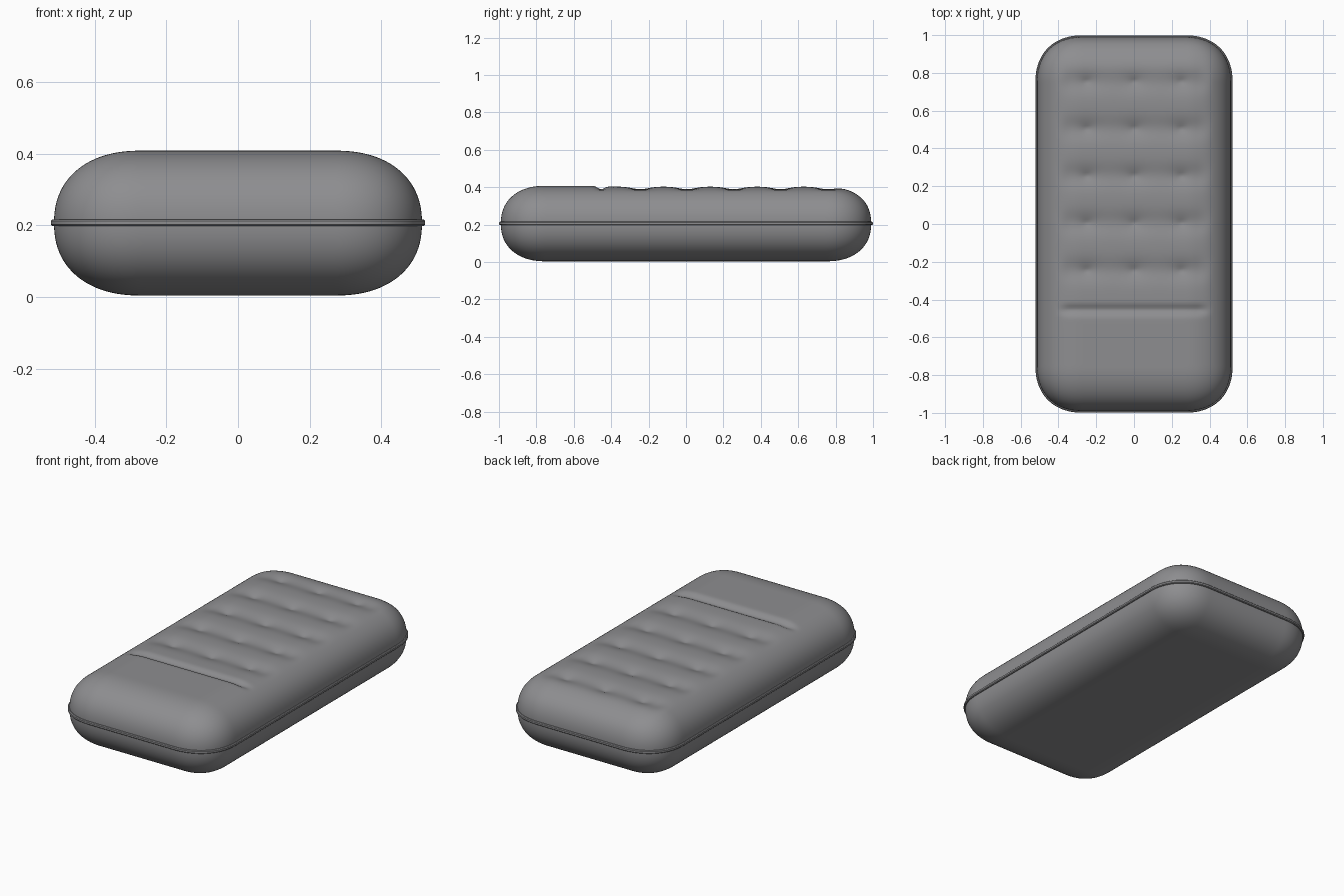
import bpy, bmesh, math
from mathutils import Matrix, Vector

if "Cube" in bpy.data.objects:
    bpy.data.objects.remove(bpy.data.objects["Cube"])

mat = bpy.data.materials.new("soft grey")
mat.diffuse_color = (0.27, 0.27, 0.28, 1)
mat.use_nodes = True
mat.node_tree.nodes["Principled BSDF"].inputs["Base Color"].default_value = mat.diffuse_color

HALF = Vector((0.513, 0.99, 0.202))   # body half size
CORE = Vector((0.27, 0.75, 0.0))      # flat inner core
RAD = HALF - CORE
MID = 0.206
POWER = 2.25


def finish(bm, name):
    me = bpy.data.meshes.new(name)
    bmesh.ops.recalc_face_normals(bm, faces=bm.faces)
    bm.to_mesh(me)
    bm.free()
    ob = bpy.data.objects.new(name, me)
    bpy.context.collection.objects.link(ob)
    me.materials.append(mat)
    bpy.context.view_layer.objects.active = ob
    ob.select_set(True)
    bpy.ops.object.shade_smooth_by_angle(angle=math.radians(40))
    ob.select_set(False)
    return ob


def puff(co):
    """Push a box point onto the pillowy rounded shape."""
    c = Vector([max(-CORE[i], min(CORE[i], co[i])) for i in range(3)])
    d = co - c
    n = sum(abs(d[i] / RAD[i]) ** POWER for i in range(3)) ** (1 / POWER)
    return c + d / n


def smooth(a, b, t):
    t = max(0, min(1, (t - a) / (b - a)))
    return t * t * (3 - 2 * t)


def dent(x, y):
    """Depth of tufting on the upper face."""
    side = 1 - smooth(0.33, 0.42, abs(x))
    depth = 0.017 * side * math.exp(-((y + 0.455) / 0.024) ** 2)
    for j in range(5):
        dy = y + 0.245 - 0.25 * j
        depth += 0.012 * side * math.exp(-(dy / 0.06) ** 2)
        for i in (-1, 0, 1):
            r = math.hypot((x - 0.25 * i) / 1.3, dy)
            depth += 0.018 * math.exp(-r / 0.035)
    return depth + 0.004 * side * smooth(-0.5, -0.4, y)


# mattress body: box of six grids, puffed and tufted
bm = bmesh.new()
N = (84, 160, 28)
for axis in range(3):
    u, v = [a for a in range(3) if a != axis]
    for s in (-1, 1):
        m = Matrix.Identity(4)
        for r in range(3):
            m[r][0] = HALF[u] if r == u else 0
            m[r][1] = HALF[v] if r == v else 0
            m[r][2] = 0
            m[r][3] = s * HALF[axis] if r == axis else 0
        bmesh.ops.create_grid(bm, x_segments=N[u], y_segments=N[v], size=1, matrix=m)
bmesh.ops.remove_doubles(bm, verts=bm.verts, dist=0.0005)
for vert in bm.verts:
    p = puff(vert.co)
    p.z += MID
    if p.z > 0.3:
        p.z -= dent(p.x, p.y) * smooth(0.3, 0.39, p.z)
    vert.co = p
finish(bm, "mattress")

# seam piping: small rounded profile swept around the outline
bm = bmesh.new()
K = 24
outline = []
for sx, sy in ((1, 1), (-1, 1), (-1, -1), (1, -1)):
    arc = []
    for k in range(K + 1):
        a = math.pi / 2 * k / K
        ca, sa = max(math.cos(a), 0), max(math.sin(a), 0)
        e = 2 / POWER
        arc.append((Vector((sx * (CORE.x + RAD.x * ca ** e),
                            sy * (CORE.y + RAD.y * sa ** e))),
                    Vector((sx * ca ** (2 - e), sy * sa ** (2 - e))).normalized()))
    outline += arc if sx * sy > 0 else arc[::-1]
profile = [(-0.01, -0.009), (0.005, -0.009), (0.009, -0.005),
           (0.009, 0.005), (0.005, 0.009), (-0.01, 0.009)]
rings = [[bm.verts.new((p.x + n.x * o, p.y + n.y * o, MID + 0.001 + z))
          for o, z in profile] for p, n in outline]
for i, a in enumerate(rings):
    b = rings[(i + 1) % len(rings)]
    for j in range(len(profile)):
        k = (j + 1) % len(profile)
        bm.faces.new((a[j], b[j], b[k], a[k]))
finish(bm, "seam_piping")
